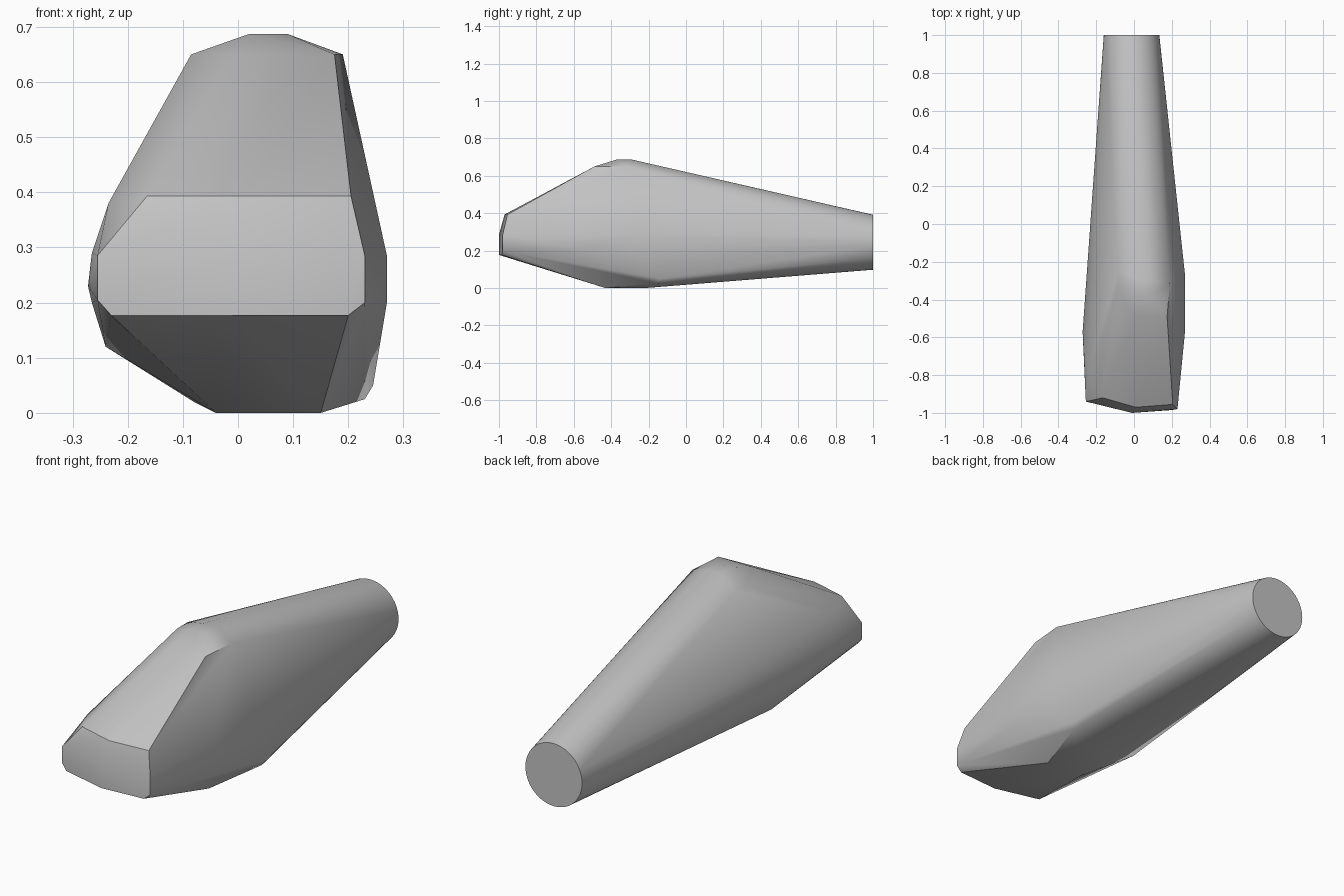
import bpy
import bmesh
import math

# Remove the default cube only
default_cube = bpy.data.objects.get("Cube")
if default_cube:
    bpy.data.objects.remove(default_cube, do_unlink=True)


def make_material(name, colour):
    material = bpy.data.materials.new(name)
    material.use_nodes = True
    material.diffuse_color = colour
    shader = material.node_tree.nodes["Principled BSDF"]
    shader.inputs["Base Color"].default_value = colour
    return material


def round_end(centre_x, centre_z, radius, y, segments):
    """Points of the flat circular end cap."""
    angles = [math.tau * i / segments for i in range(segments)]
    return [(centre_x + radius * math.cos(a), y, centre_z + radius * math.sin(a))
            for a in angles]


def hull_object(name, corners, material):
    """Stretch one convex skin over all the corner points."""
    bm = bmesh.new()
    for corner in corners:
        bm.verts.new(corner)
    result = bmesh.ops.convex_hull(bm, input=bm.verts[:])
    unused = {g for g in result["geom_interior"] + result["geom_unused"]
              if isinstance(g, bmesh.types.BMVert)}
    bmesh.ops.delete(bm, geom=list(unused), context="VERTS")
    # Merge coplanar triangles into clean facets
    bmesh.ops.dissolve_limit(bm, angle_limit=math.radians(1),
                             verts=bm.verts[:], edges=bm.edges[:])
    bmesh.ops.recalc_face_normals(bm, faces=bm.faces[:])
    mesh = bpy.data.meshes.new(name)
    bm.to_mesh(mesh)
    bm.free()
    mesh.materials.append(material)
    obj = bpy.data.objects.new(name, mesh)
    bpy.context.collection.objects.link(obj)
    return obj


# Blunt front plate: upper edge, side edges, lower edge
nose = [
    (-.165, -.92, .393), (.01, -.97, .393), (.205, -.955, .393),
    (-.255, -.94, .285), (-.255, -.94, .205),
    (-.01, -1, .285), (-.01, -1, .177),
    (.23, -.98, .285), (.23, -.98, .2),
    (-.23, -.945, .177), (.2, -.985, .177),
]

# Raised crown
crown = [
    (-.085, -.33, .65), (-.085, -.25, .65),
    (.02, -.37, .687), (.09, -.37, .687),
    (.02, -.29, .687), (.09, -.29, .687),
    (.175, -.49, .65), (.19, -.32, .65), (0, -.49, .65),
]

# Widest points of the two flanks
flanks = [
    (-.235, -.78, .38), (-.265, -.7, .29), (-.272, -.57, .23),
    (-.265, -.6, .2), (-.24, -.29, .12),
    (.27, -.57, .285), (.27, -.57, .2),
    (.27, -.27, .285), (.27, -.27, .2),
]

# Flat underside with its bevelled rear corners
underside = [
    (-.04, -.43, 0), (.15, -.43, 0), (-.04, -.22, 0), (.15, -.22, 0),
    (-.08, -.2, .02), (.23, -.15, .025), (.245, -.14, .05),
]

rear_cap = round_end(-.013, .245, .147, 1, 48)

grey = make_material("light grey", (.55, .55, .55, 1))
shell = hull_object("tapered_shell", nose + crown + flanks + underside + rear_cap, grey)

# Smooth the tapered shaft and keep hard edges crisp
bpy.ops.object.select_all(action="DESELECT")
shell.select_set(True)
bpy.context.view_layer.objects.active = shell
bpy.ops.object.shade_smooth_by_angle(angle=math.radians(30))
